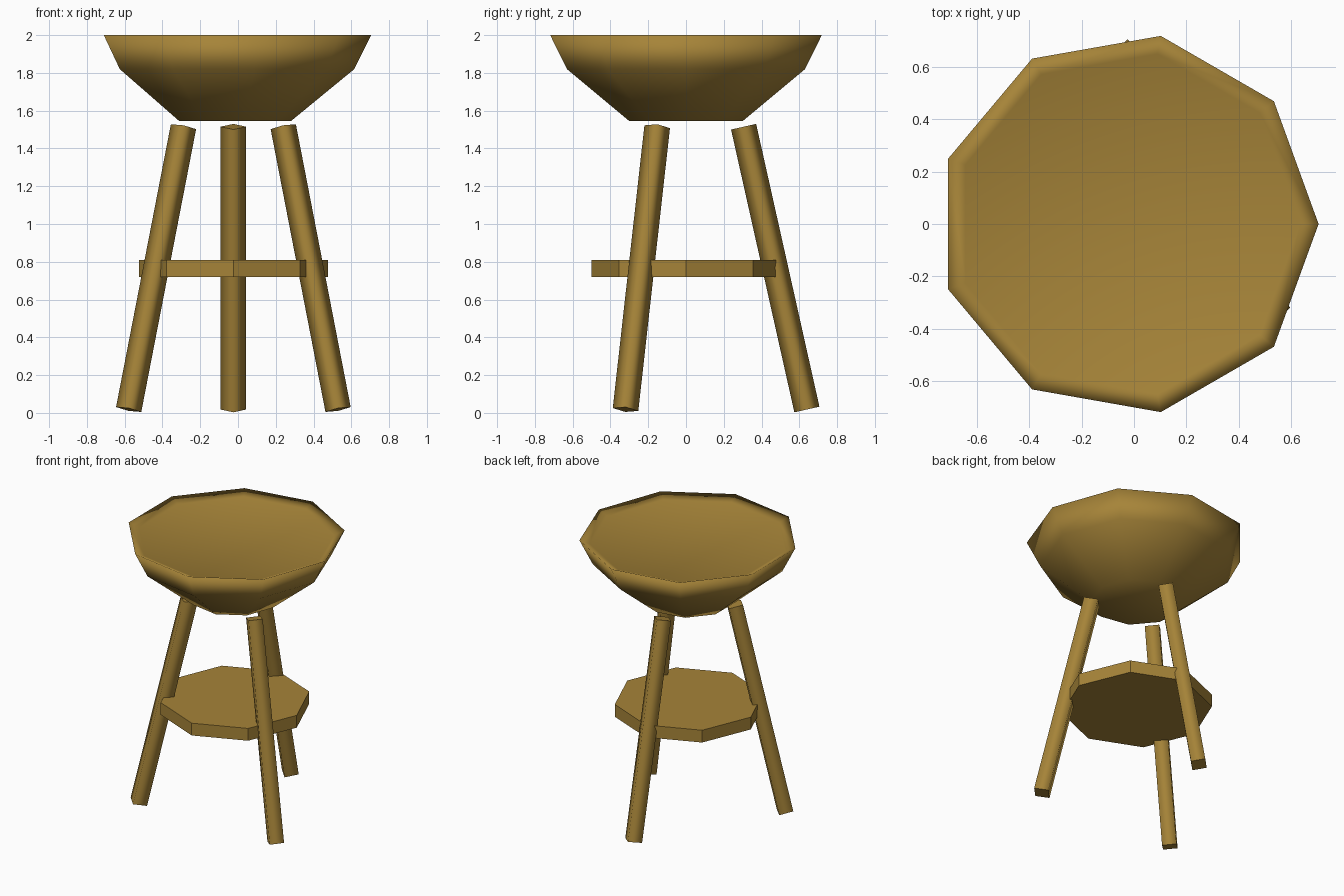
import bpy
import bmesh
from math import pi, cos, sin, radians
from mathutils import Vector, Matrix

cube = bpy.data.objects.get("Cube")
if cube:
    bpy.data.objects.remove(cube, do_unlink=True)

CENTRE = Vector((-0.0245, 0, 0))

wood = bpy.data.materials.new("warm_brown_wood")
wood.use_nodes = True
wood.diffuse_color = (0.38, 0.23, 0.04, 1)
shader = next(n for n in wood.node_tree.nodes if n.type == 'BSDF_PRINCIPLED')
shader.inputs["Base Color"].default_value = wood.diffuse_color
shader.inputs["Roughness"].default_value = 0.8


def lathe(name, profile, sides, smooth_caps, smooth_sides, matrix):
    """Stack of rings (radius, height), capped at both ends."""
    bm = bmesh.new()
    rings = [[bm.verts.new((r * cos(2 * pi * i / sides), r * sin(2 * pi * i / sides), z))
              for i in range(sides)] for r, z in profile]
    for low, high in zip(rings, rings[1:]):
        for i in range(sides):
            j = (i + 1) % sides
            bm.faces.new((low[i], low[j], high[j], high[i])).smooth = smooth_sides
    for cap in (rings[0][::-1], rings[-1]):
        bm.faces.new(cap).smooth = smooth_caps
        if not smooth_caps:
            for a, b in zip(cap, cap[1:] + cap[:1]):
                bm.edges.get((a, b)).smooth = False
    bm.transform(matrix)
    mesh = bpy.data.meshes.new(name)
    bm.to_mesh(mesh)
    bm.free()
    mesh.materials.append(wood)
    obj = bpy.data.objects.new(name, mesh)
    bpy.context.collection.objects.link(obj)
    return obj


place = Matrix.Translation(CENTRE)

# Dish-shaped seat with a shallow recessed top
seat_profile = [(0.305, 1.545), (0.64, 1.82), (0.73, 2.0), (0.66, 1.97)]
lathe("seat", seat_profile, 9, True, True, place)

# Flat footrest shelf
lathe("shelf", [(0.5, 0.72), (0.5, 0.81)], 8, False, False, place)

# Three splayed square legs
for name, degrees in (("back_leg", 90), ("front_right_leg", 210), ("front_left_leg", 330)):
    out = Vector((cos(radians(degrees)), sin(radians(degrees)), 0))
    foot = CENTRE + out * 0.64 + Vector((0, 0, 0.018))
    top = CENTRE + out * 0.305 + Vector((0, 0, 1.515))
    axis = top - foot
    tilt = Vector((0, 0, 1)).rotation_difference(axis).to_matrix().to_4x4()
    lathe(name, [(0.068, 0), (0.068, axis.length)], 4, False, True,
          Matrix.Translation(foot) @ tilt)
